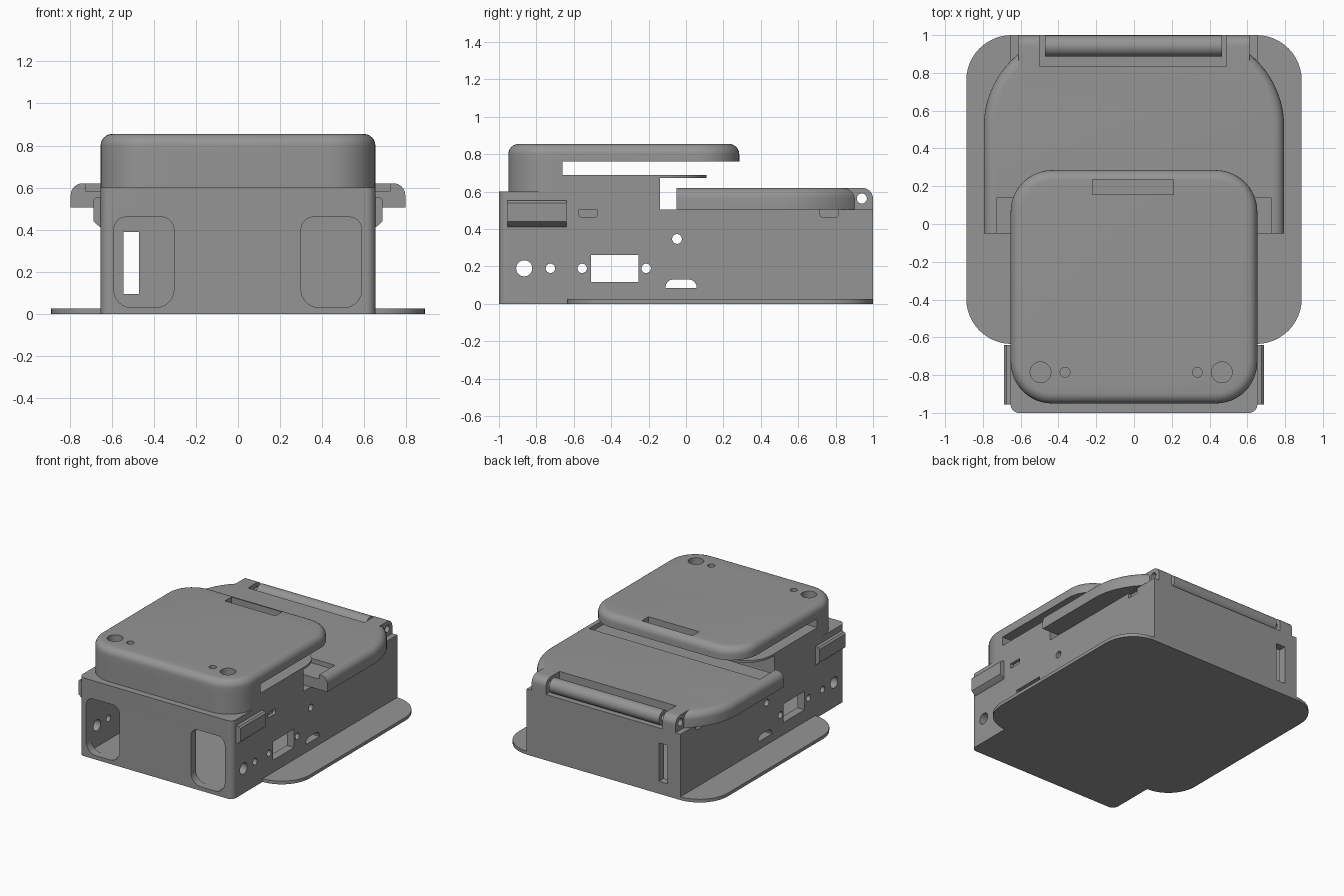
import bpy, bmesh, math
from mathutils import Matrix

if "Cube" in bpy.data.objects:
    bpy.data.objects.remove(bpy.data.objects["Cube"])

mat = bpy.data.materials.new("mid grey")
mat.diffuse_color = (0.3, 0.3, 0.3, 1)
mat.use_nodes = True
mat.node_tree.nodes["Principled BSDF"].inputs["Base Color"].default_value = mat.diffuse_color
W = 0.653  # half width of the case


def arc(cx, cy, r, a0, a1, n=10):
    return [(cx + r * math.cos(math.radians(a0 + (a1 - a0) * i / n)),
             cy + r * math.sin(math.radians(a0 + (a1 - a0) * i / n))) for i in range(n + 1)]


def rrect(x0, x1, y0, y1, rf=0, rb=0, n=12):
    """Rectangle with radius rf on the low-y corners and rb on the high-y corners."""
    f = lambda cx, cy, r, a: arc(cx, cy, r, a, a + 90, n) if r else [(cx, cy)]
    return (f(x0 + rf, y0 + rf, rf, 180) + f(x1 - rf, y0 + rf, rf, 270)
            + f(x1 - rb, y1 - rb, rb, 0) + f(x0 + rb, y1 - rb, rb, 90))


def circle(cx, cy, r, n=32):
    return arc(cx, cy, r, 0, 360, n)[:-1]


def prism(name, pts, a, b, axis='z', bevel=0, keep=lambda p: True):
    """Extrude an outline from a to b along an axis; round the top rim where keep() holds."""
    bm = bmesh.new()
    face = bm.faces.new([bm.verts.new((u, v, a)) for u, v in pts])
    top = bmesh.ops.extrude_face_region(bm, geom=[face])['geom']
    bmesh.ops.translate(bm, vec=(0, 0, b - a), verts=[v for v in top if isinstance(v, bmesh.types.BMVert)])
    if bevel:
        rim = [e for e in bm.edges if all(abs(v.co.z - b) < 1e-5 for v in e.verts)
               and keep((e.verts[0].co + e.verts[1].co) / 2)]
        bmesh.ops.bevel(bm, geom=rim, offset=bevel, segments=6, profile=0.5, affect='EDGES')
    if axis == 'x':    # outline is (y, z)
        bm.transform(Matrix(((0, 0, 1, 0), (1, 0, 0, 0), (0, 1, 0, 0), (0, 0, 0, 1))))
    elif axis == 'y':  # outline is (x, z)
        bm.transform(Matrix(((1, 0, 0, 0), (0, 0, 1, 0), (0, 1, 0, 0), (0, 0, 0, 1))))
    bmesh.ops.recalc_face_normals(bm, faces=bm.faces)
    me = bpy.data.meshes.new(name)
    bm.to_mesh(me)
    bm.free()
    me.materials.append(mat)
    ob = bpy.data.objects.new(name, me)
    bpy.context.collection.objects.link(ob)
    return ob


def cut(ob, cutters):
    for c in cutters:
        m = ob.modifiers.new("cut", 'BOOLEAN')
        m.operation, m.solver, m.object = 'DIFFERENCE', 'EXACT', c
    dg = bpy.context.evaluated_depsgraph_get()
    me = bpy.data.meshes.new_from_object(ob.evaluated_get(dg))
    ob.modifiers.clear()
    ob.data = me
    for c in cutters:
        bpy.data.objects.remove(c)


# Base plate
prism("base_plate", rrect(-0.888, 0.888, -0.635, 1, 0.24, 0.24), 0, 0.025)

# Hollow case with its openings
case = prism("case", rrect(-W, W, -1, 1, 0.045, 0), 0, 0.505)
tools = [prism("cavity", rrect(-0.592, 0.592, -0.94, 0.94), 0.026, 0.47)]
for x0, x1 in ((-0.59, -0.305), (0.3, 0.588)):
    tools.append(prism("window", rrect(x0, x1, 0.03, 0.46, 0.085, 0.06), -1.1, -0.9, 'y'))
tools.append(prism("rear_slot", rrect(-0.545, -0.47, 0.095, 0.39), 0.9, 1.1, 'y'))
for y, z, r in ((-0.865, 0.19, 0.043), (-0.725, 0.19, 0.025), (-0.555, 0.19, 0.025),
                (-0.213, 0.19, 0.025), (-0.048, 0.347, 0.026)):
    tools.append(prism("side_hole", circle(y, z, r), -1, 1, 'x'))
tools.append(prism("side_port", rrect(-0.507, -0.253, 0.118, 0.26), -1, 1, 'x'))
tools.append(prism("side_vent", rrect(-0.11, 0.057, 0.085, 0.131, 0, 0.045), -1, 1, 'x'))
for y in (-0.523, 0.765):
    for s in (-1, 1):
        tools.append(prism("notch", rrect(y - 0.048, y + 0.048, 0.465, 0.504, 0.01, 0),
                           s * W - 0.025, s * W + 0.025, 'x'))
cut(case, tools)

# Raised front part of the case
prism("front_riser", rrect(-W, W, -1, -0.14, 0.045, 0), 0.505, 0.6)

# Upper housing: neck, lower deck, thin shelf and rounded cover
holes = lambda: [prism("top_hole", circle(x, -0.785, r), 0.65, 0.95)
                 for x, r in ((-0.495, 0.055), (0.465, 0.055), (-0.365, 0.026), (0.335, 0.026))]
neck = prism("housing_neck", rrect(-W, W, -0.95, -0.66, 0.22, 0), 0.6, 0.76)
cut(neck, holes())
prism("lower_deck", rrect(-W, W, -0.66, -0.14), 0.6, 0.69)
prism("thin_shelf", rrect(-W, W, -0.14, 0.11, 0, 0.22), 0.674, 0.69)
cover = prism("cover", rrect(-W, W, -0.95, 0.285, 0.22, 0.22), 0.76, 0.855, bevel=0.055)
cut(cover, holes() + [prism("cover_slot", rrect(-0.22, 0.21, 0.155, 0.235), 0.7, 0.95)])

# Rear lid with wide arms, curved back corners and a recess at the front
right = [(0.795, -0.05)] + arc(0.3, 0.515, 0.495, 0, 51, 16) + [(0.5, 0.9), (0.5, 0.835)]
outline = right + [(-x, y) for x, y in reversed(right)]
lid = prism("lid", outline, 0.505, 0.62, bevel=0.055,
            keep=lambda p: abs(p.x) > 0.612 and p.y < 0.899)
cut(lid, [prism("lid_recess", rrect(-0.725, 0.725, -0.2, 0.14), 0.585, 0.7)])

# Hinge knuckles and rod, bored through
knuckle = [(0.83, 0.505), (1, 0.505)] + arc(0.942, 0.562, 0.058, 0, 90) + [(0.83, 0.62)]
for side, x0, x1 in (("left", -0.611, -0.5), ("right", 0.49, 0.611)):
    k = prism(side + "_hinge_knuckle", knuckle, x0, x1, 'x')
    cut(k, [prism("bore", circle(0.94, 0.563, 0.027), -1, 1, 'x')])
rod = prism("hinge_rod", circle(0.943, 0.562, 0.056, 40), -0.47, 0.465, 'x')
cut(rod, [prism("bore", circle(0.94, 0.563, 0.027), -1, 1, 'x')])

# Side grips
grip = [(0.64, 0.405), (0.66, 0.415), (0.688, 0.44), (0.688, 0.54), (0.676, 0.552), (0.64, 0.555)]
for s, side in ((-1, "left"), (1, "right")):
    prism(side + "_grip", [(s * x, z) for x, z in grip], -0.955, -0.64, 'y')

# Smooth curved surfaces, keep hard edges
for ob in bpy.context.scene.objects:
    ob.select_set(True)
    bpy.context.view_layer.objects.active = ob
bpy.ops.object.shade_smooth_by_angle(angle=math.radians(30))
